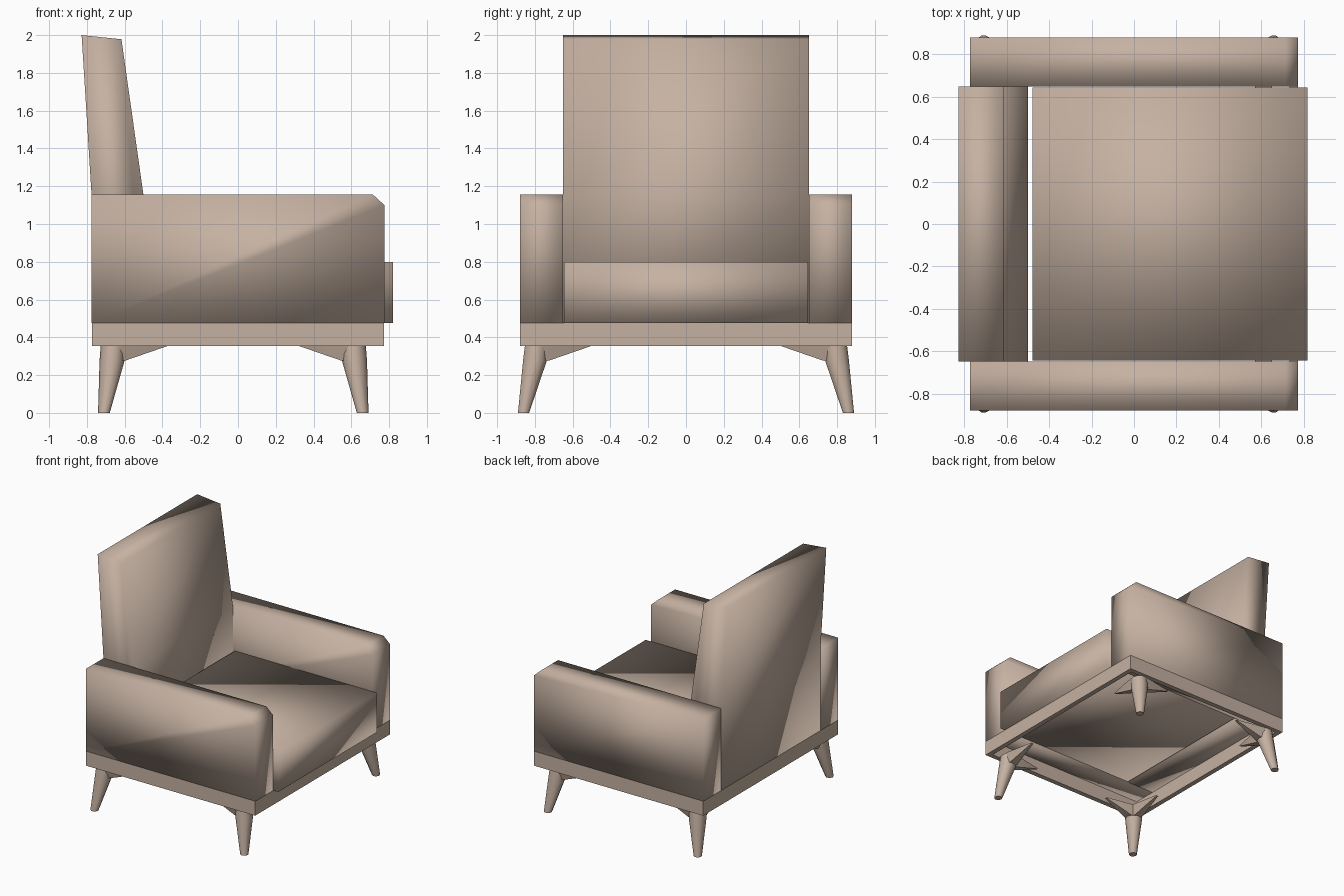
import bpy, bmesh, math
from mathutils import Vector

if "Cube" in bpy.data.objects:
    bpy.data.objects.remove(bpy.data.objects["Cube"])

fabric = bpy.data.materials.new("warm beige")
fabric.diffuse_color = (0.56, 0.44, 0.36, 1)
fabric.use_nodes = True
fabric.node_tree.nodes["Principled BSDF"].inputs["Base Color"].default_value = fabric.diffuse_color


def finish(name, bm, smooth=True):
    """Turn a bmesh into a named, coloured object."""
    bmesh.ops.recalc_face_normals(bm, faces=bm.faces)
    me = bpy.data.meshes.new(name)
    bm.to_mesh(me)
    bm.free()
    for p in me.polygons:
        p.use_smooth = smooth
    me.materials.append(fabric)
    ob = bpy.data.objects.new(name, me)
    bpy.context.collection.objects.link(ob)
    return ob


def loft(bm, rings):
    """Skin closed rings of points and cap both ends."""
    vs = [[bm.verts.new(p) for p in r] for r in rings]
    n = len(vs[0])
    for a, b in zip(vs, vs[1:]):
        for i in range(n):
            j = (i + 1) % n
            bm.faces.new((a[i], a[j], b[j], b[i]))
    bm.faces.new(vs[0][::-1])
    bm.faces.new(vs[-1])


def side_prism(name, profile, y0, y1):
    """Extrude an x-z side profile across y."""
    bm = bmesh.new()
    loft(bm, [[(x, y, z) for x, z in profile] for y in (y0, y1)])
    return finish(name, bm)


# Seat cushion
side_prism("seat_cushion", [(-0.48, 0.475), (0.82, 0.475), (0.82, 0.80), (-0.48, 0.80)], -0.645, 0.645)

# Leaning backrest
side_prism("backrest", [(-0.775, 0.475), (-0.50, 0.475), (-0.50, 1.15), (-0.617, 1.978),
                        (-0.828, 2.0), (-0.775, 1.15)], -0.65, 0.65)

# Armrests with a clipped front top corner
arm = [(-0.775, 0.475), (0.775, 0.475), (0.775, 1.10), (0.715, 1.155), (-0.775, 1.155)]
side_prism("right_armrest", arm, -0.88, -0.65)
side_prism("left_armrest", arm, 0.65, 0.88)

# Open base frame: four thin rails as one hollow ring
bm = bmesh.new()
X, Y, T = 0.773, 0.88, 0.04
rings = []
for x, y, z in ((X, Y, 0.355), (X, Y, 0.475), (X - T, Y - T, 0.475), (X - T, Y - T, 0.355)):
    rings.append([bm.verts.new((sx * x, sy * y, z)) for sx, sy in ((-1, -1), (1, -1), (1, 1), (-1, 1))])
for k in range(4):
    a, b = rings[k], rings[(k + 1) % 4]
    for i in range(4):
        j = (i + 1) % 4
        bm.faces.new((a[i], a[j], b[j], b[i]))
finish("base_frame", bm, smooth=False)


# Splayed tapered legs, each with two corner braces
def leg(name, sx, sy):
    bm = bmesh.new()
    shift = -0.025

    def place(x, y, z):
        return (sx * x + shift, sy * y, z)

    rings = []
    for cx, cy, r, z in ((0.685, 0.86, 0.031, 0), (0.642, 0.80, 0.066, 0.275), (0.636, 0.79, 0.066, 0.355)):
        rings.append([place(cx + r * math.cos(t), cy + r * math.sin(t), z)
                      for t in (math.tau * i / 10 for i in range(10))])
    loft(bm, rings)
    # triangular braces running inwards along x and y
    for d, s, root in ((Vector((-1, 0, 0)), Vector((0, 1, 0)), Vector((0.636, 0.79, 0))),
                       (Vector((0, -1, 0)), Vector((1, 0, 0)), Vector((0.636, 0.79, 0)))):
        sections = []
        for dist, half, low in ((0.0, 0.062, 0.27), (0.065, 0.055, 0.277), (0.285, 0.012, 0.353)):
            c = root + d * dist
            sections.append([place(*(c + s * (k * half)).xy, z)
                             for k, z in ((-1, 0.356), (1, 0.356), (0.6, low), (-0.6, low))])
        loft(bm, sections)
    ob = finish(name, bm)
    bpy.context.view_layer.objects.active = ob
    ob.select_set(True)
    bpy.ops.object.shade_smooth_by_angle(angle=math.radians(50))
    ob.select_set(False)


for sx, side in ((1, "front"), (-1, "rear")):
    for sy, hand in ((-1, "right"), (1, "left")):
        leg(f"{side}_{hand}_leg", sx, sy)
